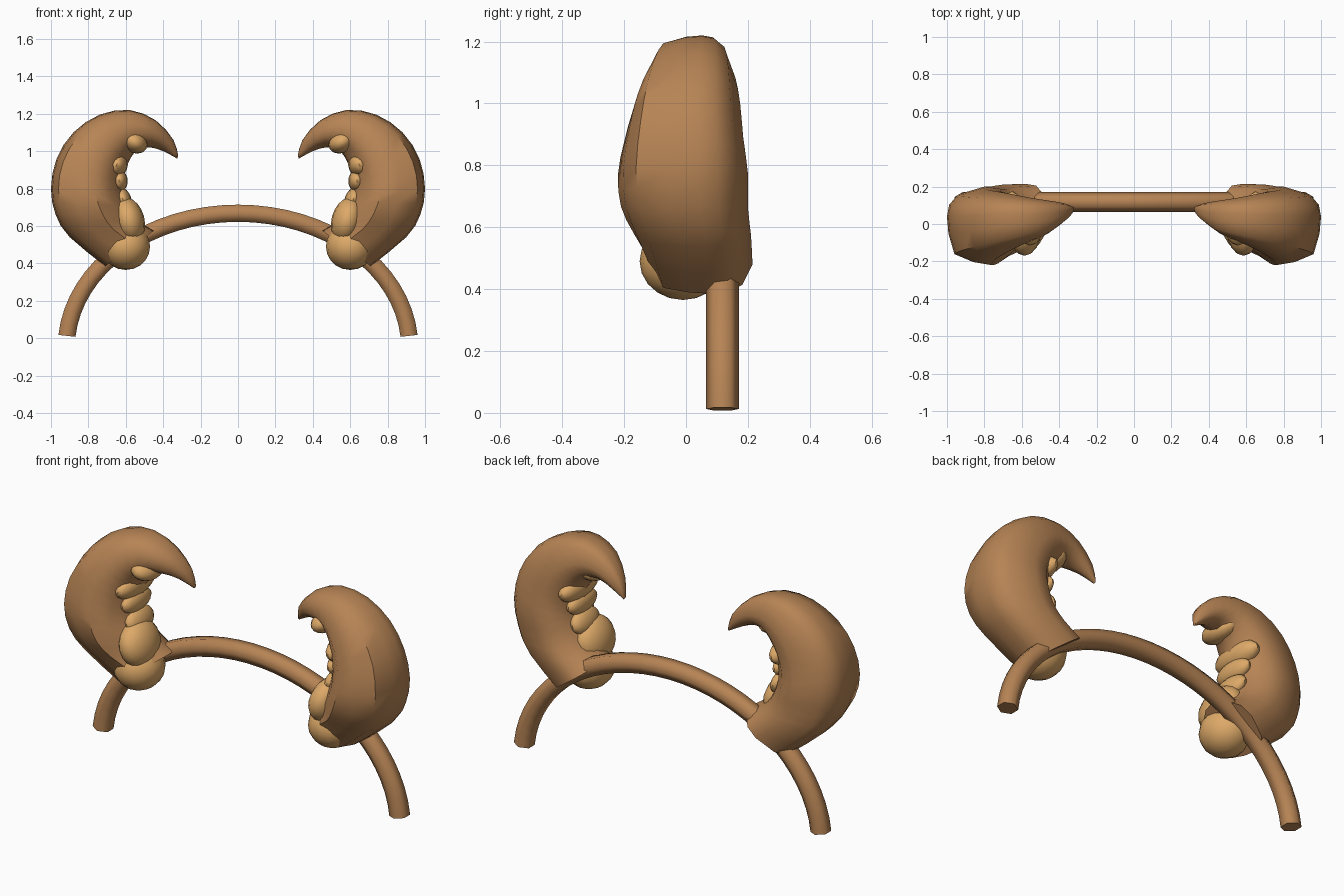
import bpy, bmesh, math
from mathutils import Vector, Matrix

if "Cube" in bpy.data.objects:
    bpy.data.objects.remove(bpy.data.objects["Cube"])


def material(name, rgb):
    m = bpy.data.materials.new(name)
    m.use_nodes = True
    m.diffuse_color = (*rgb, 1)
    m.node_tree.nodes["Principled BSDF"].inputs["Base Color"].default_value = (*rgb, 1)
    return m


brown = material("horn brown", (0.47, 0.23, 0.09))
gold = material("inner gold", (0.73, 0.40, 0.14))


def finish(bm, name, mat, angle=50):
    bmesh.ops.recalc_face_normals(bm, faces=bm.faces)
    mesh = bpy.data.meshes.new(name)
    bm.to_mesh(mesh)
    bm.free()
    mesh.materials.append(mat)
    mesh.shade_smooth()
    mesh.set_sharp_from_angle(angle=math.radians(angle))
    obj = bpy.data.objects.new(name, mesh)
    bpy.context.collection.objects.link(obj)


def loft(rings, name, mat, angle=50):
    """Skin a row of closed rings and cap both ends."""
    bm = bmesh.new()
    loops = [[bm.verts.new(p) for p in ring] for ring in rings]
    for a, b in zip(loops, loops[1:]):
        for i in range(len(a)):
            j = (i + 1) % len(a)
            bm.faces.new((a[i], a[j], b[j], b[i]))
    bm.faces.new(loops[0])
    bm.faces.new(loops[-1])
    finish(bm, name, mat, angle)


def refine(rows):
    """Add a smoothly curved in-between row after each row."""
    result = []
    for i in range(len(rows) - 1):
        before, after = rows[max(i - 1, 0)], rows[min(i + 2, len(rows) - 1)]
        result.append(rows[i])
        result.append([(9 * (b + c) - a - d) / 16
                       for a, b, c, d in zip(before, rows[i], rows[i + 1], after)])
    return result + [rows[-1]]


# Headband: six-sided tube along an elliptical arch
band = []
steps = 32
for k in range(steps + 1):
    t = math.radians(5 + 170 * k / steps)
    centre = Vector((0.918 * math.cos(t), 0.118, 0.718 * math.sin(t) - 0.05))
    out = Vector((0.718 * math.cos(t), 0, 0.918 * math.sin(t))).normalized()
    band.append([centre + 0.053 * (out * math.sin(a) + Vector((0, math.cos(a), 0)))
                 for a in (math.tau * i / 6 for i in range(6))])
loft(band, "headband", brown, 65)

# Horn stations: inner x, z, outer x, z, front y, back y
stations = refine([
    (.325, .96, .32, .975, .07, .09),
    (.40, 1.0, .345, 1.06, .02, .11),
    (.47, 1.02, .44, 1.165, -.05, .125),
    (.53, 1.01, .58, 1.22, -.09, .14),
    (.57, .97, .74, 1.195, -.13, .16),
    (.60, .90, .88, 1.10, -.17, .175),
    (.61, .82, .97, .96, -.2, .185),
    (.60, .75, 1.0, .80, -.22, .2),
    (.56, .67, .975, .66, -.21, .2),
    (.51, .61, .90, .54, -.17, .21),
    (.45, .575, .71, .385, -.12, .215),
])
# Cross-section: inner-to-outer fraction, front-to-back fraction
section = [(0, .58), (.12, .82), (.28, .97), (.5, 1), (.85, .9), (.97, .77), (1, .62),
           (.98, .4), (.9, .14), (.65, .04), (.4, 0), (.2, .16), (.05, .36)]

# Gold core beads: x, y, z, radii in x, y, z, tilt
beads = [
    (.60, -.01, .49, .13, .14, .125, 0),
    (.585, -.03, .63, .085, .14, .125, 15),
    (.615, .01, .74, .045, .11, .07, 20),
    (.635, .01, .84, .045, .12, .06, 0),
    (.65, .02, .925, .06, .155, .07, -20),
    (.555, .0, 1.05, .075, .115, .058, -30),
]

for side, label in ((1, "left"), (-1, "right")):
    rings = []
    for xi, zi, xo, zo, y0, y1 in stations:
        rings.append([(side * (xi + (xo - xi) * s), y0 + (y1 - y0) * t, zi + (zo - zi) * s)
                      for s, t in section])
    loft(rings, label + "_horn", brown)

    bm = bmesh.new()
    for x, y, z, rx, ry, rz, tilt in beads:
        place = (Matrix.Translation((side * x, y, z))
                 @ Matrix.Rotation(math.radians(side * tilt), 4, 'Y')
                 @ Matrix.Diagonal((rx, ry, rz, 1)))
        bmesh.ops.create_uvsphere(bm, u_segments=16, v_segments=10, radius=1, matrix=place)
    finish(bm, label + "_horn_core", gold)
